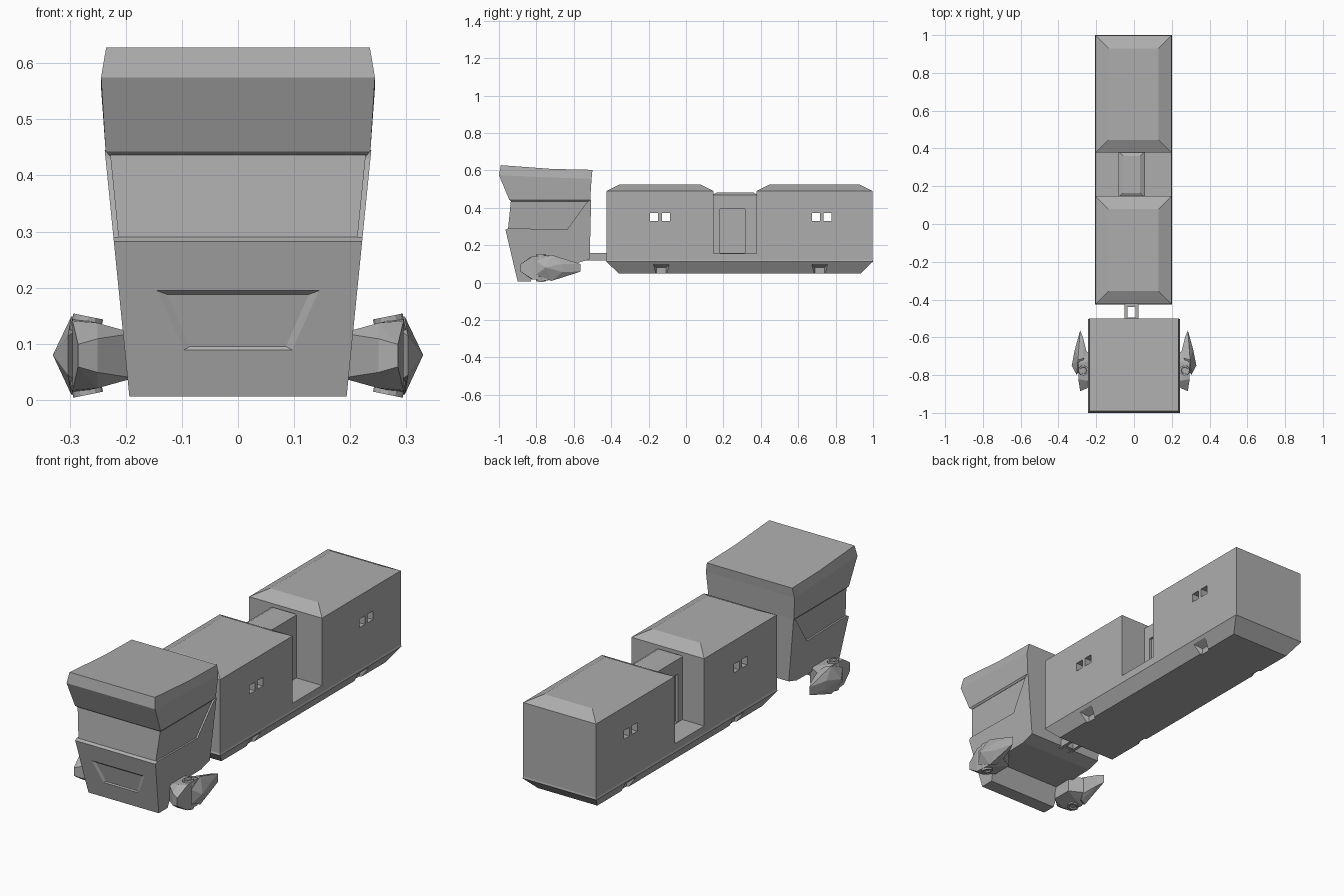
import bpy, bmesh
from mathutils import Vector, Matrix

if "Cube" in bpy.data.objects:
    bpy.data.objects.remove(bpy.data.objects["Cube"])

# Dark grey body colour
grey = bpy.data.materials.new("dark_grey")
grey.diffuse_color = (0.42, 0.42, 0.42, 1)
grey.use_nodes = True
grey.node_tree.nodes["Principled BSDF"].inputs["Base Color"].default_value = grey.diffuse_color


def finish(bm, name, helper=False):
    bmesh.ops.recalc_face_normals(bm, faces=bm.faces)
    me = bpy.data.meshes.new(name)
    bm.to_mesh(me)
    bm.free()
    me.materials.append(grey)
    ob = bpy.data.objects.new(name, me)
    bpy.context.collection.objects.link(ob)
    if helper:
        ob.hide_render = True
        ob.hide_set(True)
    return ob


def loft(name, rings, helper=False):
    """Skin closed rings of equal length and cap both ends."""
    bm = bmesh.new()
    rows = [[bm.verts.new(p) for p in r] for r in rings]
    n = len(rows[0])
    for a, b in zip(rows, rows[1:]):
        for i in range(n):
            j = (i + 1) % n
            bm.faces.new((a[i], a[j], b[j], b[i]))
    bm.faces.new(rows[0])
    bm.faces.new(rows[-1])
    return finish(bm, name, helper)


def rect(x0, x1, y0, y1, z):
    return [(x0, y0, z), (x1, y0, z), (x1, y1, z), (x0, y1, z)]


def box(name, x0, x1, y0, y1, z0, z1, helper=False):
    return loft(name, [rect(x0, x1, y0, y1, z0), rect(x0, x1, y0, y1, z1)], helper)


def cut(ob, cutter):
    m = ob.modifiers.new("cut", "BOOLEAN")
    m.operation = "DIFFERENCE"
    m.solver = "EXACT"
    m.object = cutter


def side_prism(name, profile, inset=0.0):
    """Side profile (y, z) widened across x, flaring with height."""
    def side(s):
        return [(s * (0.193 + 0.1 * z - inset), y, z) for y, z in profile]
    return loft(name, [side(-1), side(1)])


def hull(name, pts, side):
    bm = bmesh.new()
    for x, y, z in pts:
        bm.verts.new((x * side, y, z))
    bmesh.ops.convex_hull(bm, input=bm.verts)
    return finish(bm, name)


# Cab: lower shell, recessed glass band, overhanging roof
shell = side_prism("cab_shell", [
    (-0.965, 0.282), (-0.90, 0.006), (-0.83, 0.006), (-0.80, 0.10), (-0.58, 0.105),
    (-0.515, 0.125), (-0.507, 0.445), (-0.53, 0.43), (-0.635, 0.285), (-0.952, 0.29)])
side_prism("cab_windows", [
    (-0.953, 0.27), (-0.935, 0.45), (-0.515, 0.45), (-0.52, 0.27)], 0.009)


def roof_ring(yf, ym, yb, zf, zm, zb, w):
    half = [(w, yf, zf), (w, ym, zm), (w, yb, zb)]
    return half + [(-x, y, z) for x, y, z in reversed(half)]


loft("cab_roof", [
    roof_ring(-0.935, -0.72, -0.513, 0.435, 0.435, 0.435, 0.229),
    roof_ring(-0.945, -0.72, -0.512, 0.443, 0.443, 0.443, 0.236),
    roof_ring(-1.0, -0.72, -0.505, 0.575, 0.562, 0.555, 0.244),
    roof_ring(-0.99, -0.72, -0.5, 0.628, 0.608, 0.603, 0.235)])

# Shallow trapezoid recess in the nose
panel = [(-0.14, -0.9425, 0.193), (0.14, -0.9425, 0.193),
         (0.095, -0.919, 0.09), (-0.095, -0.919, 0.09)]
cut(shell, loft("nose_cutter", [
    [(x * s, -0.931 + (y + 0.931) * s + d, 0.1415 + (z - 0.1415) * s) for x, y, z in panel]
    for d, s in ((-0.015, 1.3), (0.005, 0.9))], True))

# Coupling frame between cab and trailer
for x0, x1 in ((-0.05, -0.034), (0.008, 0.024)):
    box("coupling_bar", x0, x1, -0.58, -0.41, 0.118, 0.158)
for y in (-0.515, -0.44):
    box("coupling_crossbar", -0.036, 0.01, y, y + 0.02, 0.12, 0.156)

# Trailer base with chamfered underside, small lip and pockets
X0, X1 = -0.206, 0.201
base = loft("trailer_base", [
    rect(X0 + 0.04, X1 - 0.04, -0.36, 0.935, 0.05),
    rect(X0, X1, -0.427, 1.0, 0.113),
    rect(X0 + 0.003, X1 - 0.003, -0.424, 0.998, 0.122),
    rect(X0 + 0.003, X1 - 0.003, -0.424, 0.998, 0.155)])
for y in (-0.132, 0.715):
    for xo, xi in ((X0 - 0.02, X0 + 0.05), (X1 + 0.02, X1 - 0.05)):
        cut(base, loft("pocket_cutter", [
            [(x, y - h, 0.03), (x, y + h, 0.03), (x, y + h, z), (x, y - h, z)]
            for x, h, z in ((xo, 0.055, 0.112), (xi, 0.025, 0.08))], True))


def module(name, x0, x1, y0, y1, z0, z1, z2, inset):
    return loft(name, [rect(x0, x1, y0, y1, z0), rect(x0, x1, y0, y1, z1),
                       rect(x0 + inset, x1 - inset, y0 + inset, y1 - inset, z2)])


# Two cargo modules with see-through window pairs
for label, y0, y1, wy in (("front", -0.424, 0.147, -0.14), ("rear", 0.378, 0.998, 0.725)):
    car = module(label + "_module", X0 + 0.003, X1 - 0.003, y0, y1, 0.155, 0.49, 0.524, 0.068)
    for dy in (-0.052, 0.011):
        cut(car, box("window_cutter", -0.3, 0.3, wy + dy, wy + dy + 0.043, 0.33, 0.373, True))

# Narrow passage with a recessed door on each side
link = module("passage", -0.083, 0.057, 0.14, 0.385, 0.15, 0.468, 0.482, 0.025)
for x in (-0.083, 0.057):
    cut(link, box("door_cutter", x - 0.012, x + 0.012, 0.183, 0.315, 0.158, 0.395, True))

# Side pods: body, outer pointed shield, pivot discs above and below
MZ = 0.079
for s in (-1, 1):
    body, shield = [], [(0.33, -0.75, 0.08)]
    for up in (-1, 1):
        body += [(x, y, MZ + up * h) for x, y, h in (
            (0.185, -0.81, 0.04), (0.185, -0.71, 0.04),
            (0.25, -0.87, 0.03), (0.285, -0.885, 0.02),
            (0.25, -0.83, 0.058), (0.295, -0.82, 0.062),
            (0.25, -0.73, 0.058), (0.295, -0.74, 0.068), (0.26, -0.67, 0.04))]
        shield += [(x, y, MZ + up * h) for x, y, h in (
            (0.285, -0.563, 0.02), (0.27, -0.60, 0.03), (0.25, -0.68, 0.045),
            (0.297, -0.72, 0.07), (0.265, -0.71, 0.06), (0.303, -0.80, 0.035),
            (0.312, -0.66, 0.022))]
        bm = bmesh.new()
        tilt = Matrix.Rotation(-0.2 * s * up, 4, "Y")
        bmesh.ops.create_cone(
            bm, cap_ends=True, segments=12, radius1=0.027, radius2=0.027, depth=0.03,
            matrix=Matrix.Translation(Vector((0.27 * s, -0.775, MZ + up * 0.055))) @ tilt)
        caps = [f for f in bm.faces if len(f.verts) > 4]
        bmesh.ops.inset_individual(bm, faces=caps, thickness=0.009)
        bmesh.ops.inset_individual(bm, faces=caps, thickness=0.002, depth=-0.006)
        finish(bm, "pod_pivot")
    hull("pod_body", body, s)
    hull("pod_shield", shield, s)
